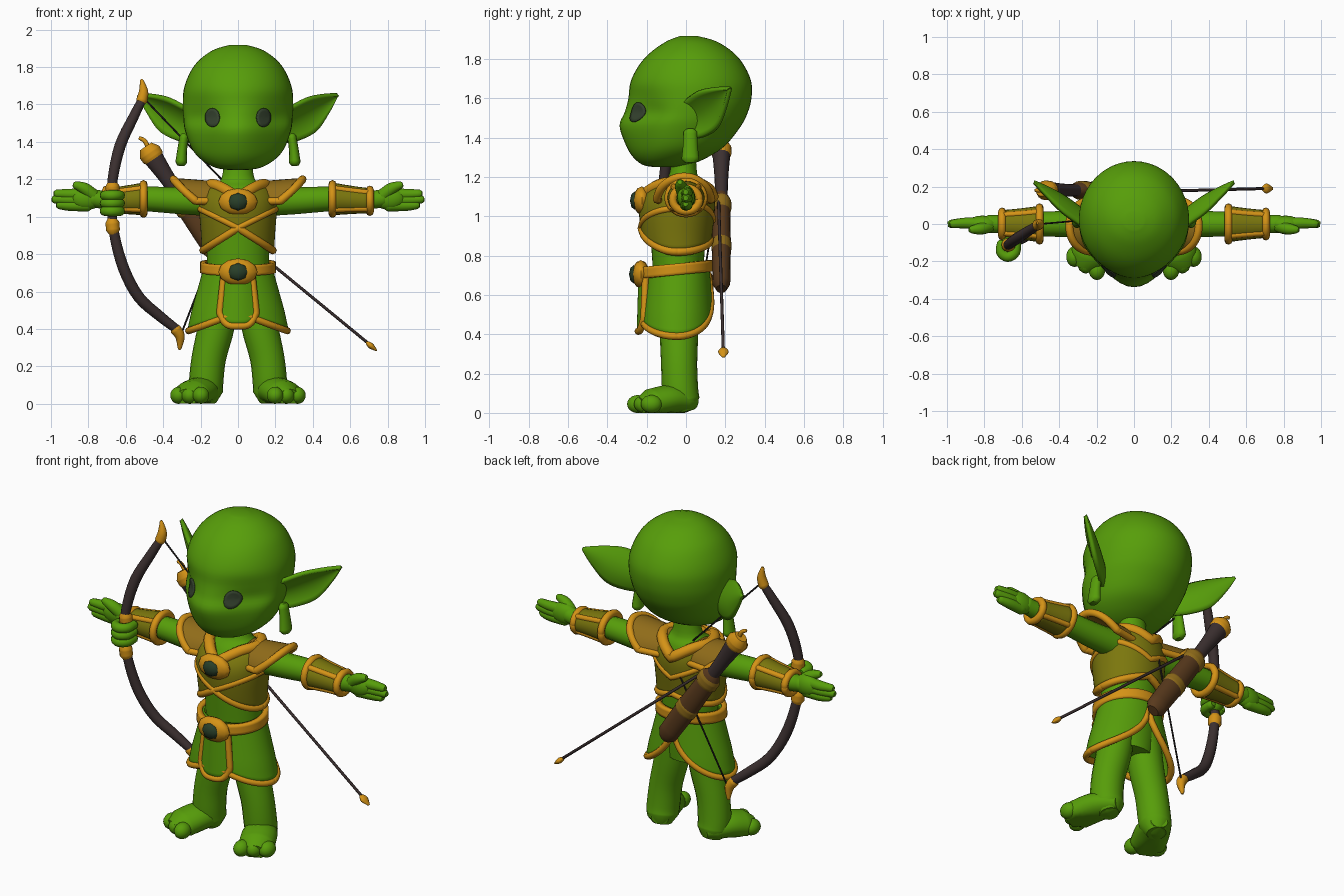
import bpy, bmesh, math
from mathutils import Vector
from math import sin, cos, pi, sqrt

if "Cube" in bpy.data.objects:
    bpy.data.objects.remove(bpy.data.objects["Cube"])


def material(name, rgb):
    m = bpy.data.materials.new(name)
    m.use_nodes = True
    m.diffuse_color = (*rgb, 1)
    m.node_tree.nodes["Principled BSDF"].inputs["Base Color"].default_value = (*rgb, 1)
    return m


SKIN = material("green skin", (0.095, 0.34, 0.003))
GOLD = material("gold trim", (0.66, 0.29, 0.008))
OLIVE = material("olive leather", (0.2, 0.185, 0.004))
TAN = material("tan leather", (0.28, 0.15, 0.01))
GEM = material("dark gem", (0.022, 0.05, 0.022))
EYE = material("dark eye", (0.035, 0.055, 0.028))
WOOD = material("dark wood", (0.045, 0.03, 0.03))
BROWN = material("brown leather", (0.1, 0.042, 0.012))
STRING = material("bowstring", (0.02, 0.017, 0.017))


def finish(name, bm, mat, thick=0):
    bmesh.ops.recalc_face_normals(bm, faces=bm.faces[:])
    me = bpy.data.meshes.new(name)
    bm.to_mesh(me)
    bm.free()
    me.materials.append(mat)
    me.shade_smooth()
    me.set_sharp_from_angle(angle=math.radians(50))
    ob = bpy.data.objects.new(name, me)
    bpy.context.collection.objects.link(ob)
    if thick:
        mod = ob.modifiers.new("thickness", 'SOLIDIFY')
        mod.thickness, mod.offset = thick, 0
    return ob


def skin_rings(name, rings, mat):
    """Bridge rings of points and cap both ends."""
    bm = bmesh.new()
    vs = [[bm.verts.new(p) for p in ring] for ring in rings]
    n = len(vs[0])
    for a, b in zip(vs, vs[1:]):
        for i in range(n):
            bm.faces.new((a[i], a[(i + 1) % n], b[(i + 1) % n], b[i]))
    bm.faces.new(vs[0])
    bm.faces.new(vs[-1])
    return finish(name, bm, mat)


def dense(rows, n=4):
    """Catmull-Rom refinement of rows of numbers."""
    out = []
    for i in range(len(rows) - 1):
        p0, p1, p2, p3 = (rows[max(0, min(len(rows) - 1, i + k))] for k in (-1, 0, 1, 2))
        for s in range(n):
            t = s / n
            out.append(tuple(b + t * (c - a) / 2 + t * t * (a - 2.5 * b + 2 * c - d / 2)
                             + t ** 3 * (1.5 * (b - c) + (d - a) / 2)
                             for a, b, c, d in zip(p0, p1, p2, p3)))
    return out + [tuple(rows[-1])]


def limb(name, pts, mat, flat=1.0, n=4, sides=12):
    """Round-ended tube through (x, y, z, radius) points."""
    pts = dense(pts, n) if n > 1 else pts
    P = [Vector(p[:3]) for p in pts]
    R = [max(p[3], 0.002) for p in pts]
    P = [P[0] + (P[0] - P[1]).normalized() * R[0] * 0.6] + P + [P[-1] + (P[-1] - P[-2]).normalized() * R[-1] * 0.6]
    R = [R[0] * 0.6] + R + [R[-1] * 0.6]
    T = [(P[min(i + 1, len(P) - 1)] - P[max(i - 1, 0)]).normalized() for i in range(len(P))]
    axis = min(range(3), key=lambda k: max(abs(t[k]) for t in T))
    ref = Vector([float(k == axis) for k in range(3)])
    rings = []
    for p, r, t in zip(P, R, T):
        a = t.cross(ref).normalized()
        b = a.cross(t) * flat
        ring = [p + (a * cos(w) + b * sin(w)) * r for w in (2 * pi * k / sides for k in range(sides))]
        rings.append([(q.x, q.y, max(q.z, 0)) for q in ring])
    return skin_rings(name, rings, mat)


def trim(name, f, r=0.018, steps=48):
    """Gold edging along a curve f(0..1)."""
    return limb(name, [(*f(i / steps), r) for i in range(steps + 1)], GOLD, n=1, sides=8)


def sheet(name, f, mat, nu=32, nv=10, thick=0.015):
    bm = bmesh.new()
    g = [[bm.verts.new(f(i / nu, j / nv)) for j in range(nv + 1)] for i in range(nu + 1)]
    for i in range(nu):
        for j in range(nv):
            bm.faces.new((g[i][j], g[i + 1][j], g[i + 1][j + 1], g[i][j + 1]))
    bmesh.ops.remove_doubles(bm, verts=bm.verts[:], dist=0.0001)
    return finish(name, bm, mat, thick)


def ball(name, loc, size, mat, u=20, v=12):
    bm = bmesh.new()
    bmesh.ops.create_uvsphere(bm, u_segments=u, v_segments=v, radius=1)
    for w in bm.verts:
        w.co = Vector([c * s + o for c, s, o in zip(w.co, size, loc)])
    return finish(name, bm, mat)


def on(rows, ang, z):
    """Point on a body of rows (z, half width, front y, back y, optional front pinch)."""
    for a, b in zip(rows, rows[1:]):
        if z <= b[0]:
            break
    t = max(0, min(1, (z - a[0]) / (b[0] - a[0])))
    _, rx, y0, y1, *pinch = (p + t * (q - p) for p, q in zip(a, b))
    y = (y0 + y1) / 2 + (y1 - y0) / 2 * sin(ang)
    if pinch and sin(ang) < 0:
        y += pinch[0] * sin(2 * ang) ** 2
    return rx * cos(ang), y, z


def body(name, rows, mat, sides=40):
    return skin_rings(name, [[on(rows, 2 * pi * k / sides, r[0]) for k in range(sides)] for r in rows], mat)


# Head and torso
head = dense([(1.25, .05, -.16, -.04, 0), (1.262, .12, -.22, .02, 0), (1.3, .19, -.268, .11, .01),
              (1.36, .245, -.305, .2, .025), (1.46, .283, -.338, .28, .045), (1.53, .292, -.312, .315, .052),
              (1.6, .295, -.293, .333, .025), (1.68, .29, -.283, .333, .005), (1.76, .262, -.245, .3, 0),
              (1.83, .215, -.185, .245, 0), (1.89, .135, -.1, .155, 0), (1.917, .05, -.03, .06, 0)])
body("head", head, SKIN, 48)
torso = dense([(.45, .13, -.13, .07), (.6, .16, -.16, .08), (.75, .165, -.17, .09), (.9, .17, -.18, .1),
               (1.05, .18, -.19, .11), (1.15, .15, -.14, .09), (1.2, .09, -.09, .06), (1.3, .075, -.07, .05)])
body("torso", torso, SKIN)

# Chest armour with edging
armor = dense([(.78, .185, -.19, .11), (.9, .19, -.22, .125), (1.05, .2, -.23, .14),
               (1.13, .185, -.19, .125), (1.2, .11, -.11, .08)])


def hem(a):
    return .82 + (.12 if sin(a) < 0 else .06) * (1 - abs(cos(a)))


def collar(a):
    return 1.17 - .07 * (1 - abs(cos(a))) ** 2


sheet("chest_armor", lambda u, v: on(armor, 2 * pi * u, hem(2 * pi * u) * (1 - v) + collar(2 * pi * u) * v), OLIVE, 56)
trim("armor_hem", lambda t: on(armor, 2 * pi * t, hem(2 * pi * t)), .021, 64)
trim("armor_collar", lambda t: on(armor, 2 * pi * t, collar(2 * pi * t)), .032, 64)
trim("front_cross_band", lambda t: on(armor, pi + pi * t, .94 + .1 * abs(cos(pi * t))))
trim("back_cross_band", lambda t: on(armor, pi * t, .98 + .1 * abs(cos(pi * t))))

# Skirt, belt and front tabard
skirt = [(.34, .275, -.235, .145), (.5, .24, -.222, .135), (.75, .17, -.19, .11), (.8, .17, -.19, .11)]


def skirt_hem(a):
    return (.49 - .1 * abs(cos(a))) if sin(a) < 0 else (.7 - .31 * sqrt(abs(cos(a))))


sheet("skirt", lambda u, v: on(skirt, 2 * pi * u, skirt_hem(2 * pi * u) * (1 - v) + .74 * v), SKIN, 56)
trim("skirt_hem_trim", lambda t: on(skirt, 2 * pi * t, skirt_hem(2 * pi * t)), .019, 64)
belt = [(.6, .19, -.225, .12), (.85, .185, -.215, .12)]
sheet("belt", lambda u, v: on(belt, 2 * pi * u, .73 + .018 * sin(2 * pi * u) + .058 * (v - .5)), GOLD, 48, 4, .03)


def tabard(u, v):
    s = 2 * u - 1
    return s * (.075 + .022 * v), -.235 - .008 * v + .03 * s * s, .69 - v * (.275 - .07 * s ** 4)


def tabard_edge(t):
    return tabard(0, 3 * t) if t < 1 / 3 else tabard(3 * t - 1, 1) if t < 2 / 3 else tabard(1, 3 - 3 * t)


sheet("front_tabard", tabard, SKIN, 16, 8)
trim("tabard_trim", tabard_edge, .019)

# Gems in gold settings
for label, y, z in (("chest", -.225, 1.08), ("belt", -.23, .705)):
    ball(label + "_gem_setting", (0, y, z), (.105, .045, .072), GOLD, 12, 6)
    ball(label + "_gem", (0, y - .035, z), (.054, .025, .047), GEM, 8, 4)

for s, side in ((1, "left_"), (-1, "right_")):
    def flip(pts):
        return [(p[0] * s, *p[1:]) for p in pts]

    def mir(f):
        return lambda *a: (f(*a)[0] * s, *f(*a)[1:])

    # Eye following the face
    def eye(u, v):
        x, z = .137 + .038 * v * cos(2 * pi * u), 1.53 + .05 * v * sin(2 * pi * u)
        w = on(head, 0, z)[0]
        p = on(head, -math.acos(x / w), z)
        return p[0], p[1] - .004, z
    sheet(side + "eye", mir(eye), EYE, 20, 3, .008)

    # Cupped pointed ear and hanging lobe
    spine = dense([(.23, -.02, 1.475, .08), (.31, .045, 1.5, .09), (.4, .11, 1.545, .088),
                   (.48, .175, 1.605, .045), (.535, .222, 1.65, .002)], 5)

    def ear(u, v):
        x, y, z, w = spine[round(u * (len(spine) - 1))]
        k = 2 * v - 1
        cup = .45 * w * (1 - k * k)
        return x + .22 * w * k - cup * .65, y + .55 * w * k + cup * .65, z - w * k + cup * .2
    sheet(side + "ear", mir(ear), SKIN, len(spine) - 1, 10, .022)
    limb(side + "ear_lobe", flip([(.288, .022, 1.43, .024), (.298, .022, 1.36, .026), (.304, .022, 1.29, .031)]),
         SKIN, 1.45)

    # Shoulder pad wrapped over the arm
    def pad(u, v):
        k = 2 * v - 1
        r = .105 + .02 * u
        return .09 + u * (.255 - .12 * k * k), r * 1.1 * sin(1.5 * k) - .01, 1.075 + r * cos(1.5 * k)
    sheet(side + "shoulder_pad", mir(pad), TAN, 12, 16)
    trim(side + "shoulder_pad_rim", mir(lambda t: pad(1, t)), .022)
    for v in (0, 1):
        trim(side + "shoulder_pad_edge", mir(lambda t: pad(t, v)), .02, 12)

    # Arm, bracer and hand
    limb(side + "arm", flip([(.1, 0, 1.08, .08), (.3, 0, 1.085, .072), (.5, 0, 1.095, .065),
                             (.7, 0, 1.09, .05), (.78, 0, 1.1, .048)]), SKIN)

    def cuff(u, v):
        r = .06 + .02 * (1 - v) ** 1.3
        return .505 + .2 * v, 1.12 * r * cos(2 * pi * u), 1.095 + r * sin(2 * pi * u) - .01 * v
    sheet(side + "bracer", mir(cuff), OLIVE, 24, 6)
    for v in (0, 1):
        trim(side + "bracer_ring", mir(lambda t: cuff(t, v)), .021, 24)
    for k in range(4):
        trim(side + "bracer_strip", mir(lambda t: cuff(k / 4 + .125, t)), .017, 6)
    ball(side + "palm", (s * .81, 0, 1.098), (.085, .045, .062), SKIN)
    for z, tip in ((1.06, .958), (1.09, .982), (1.12, .972)):
        limb(side + "finger", flip([(.8, 0, z, .032), (.9, .005, z, .029), (tip, 0, z + .003, .022)]), SKIN)
    limb(side + "thumb", flip([(.77, -.01, 1.11, .035), (.82, -.025, 1.15, .032), (.87, -.03, 1.17, .02)]), SKIN)

    # Leg, foot and toes
    limb(side + "leg", flip([(.08, -.03, .64, .1), (.115, -.035, .42, .098), (.155, -.035, .25, .092),
                             (.17, -.03, .12, .092), (.17, -.02, .06, .09)]), SKIN, sides=20)
    limb(side + "foot", flip([(.165, 0, .06, .08), (.205, -.085, .068, .098), (.248, -.178, .048, .1)]),
         SKIN, .75, sides=20)
    for k in (-1, 0, 1):
        ball(side + "toe", (s * (.258 + .06 * k), -.21 + .035 * k, .045), (.045, .055, .046), SKIN, 14, 10)

# Bow with gold tips and grip rings
limb("bow", [(-.505, 0, 1.64, .022), (-.56, -.035, 1.53, .027), (-.63, -.08, 1.38, .03), (-.67, -.11, 1.2, .027),
             (-.675, -.115, 1.06, .024), (-.66, -.105, .9, .027), (-.61, -.08, .72, .03), (-.53, -.04, .57, .03),
             (-.42, 0, .47, .028), (-.33, .02, .4, .024)], WOOD)
limb("bow_top_tip", [(-.515, -.005, 1.62, .03), (-.505, 0, 1.67, .025), (-.515, .005, 1.73, .009)], GOLD)
limb("bow_bottom_tip", [(-.335, .02, .4, .03), (-.31, .03, .36, .026), (-.312, .04, .295, .01)], GOLD)
for z in (.95, 1.145):
    limb("bow_grip_ring", [(-.668, -.11, z - .022, .037), (-.672, -.112, z + .02, .037)], GOLD)

# Fist around the bow grip
for k in range(3):
    z = 1.03 + .042 * k
    limb("fist_finger", [(-.63, -.09, z, .024), (-.635, -.15, z, .027), (-.675, -.175, z, .028),
                         (-.712, -.15, z, .026), (-.71, -.1, z, .022)], SKIN)
ball("fist_palm", (-.67, -.115, 1.07), (.05, .06, .068), SKIN)

# Drawn string, and arrow slung behind the back
limb("bowstring_upper", [(-.5, .0, 1.63, .005), (-.05, .04, 1.16, .005)], STRING, n=1, sides=6)
limb("bowstring_lower", [(-.305, .04, .37, .005), (-.06, .14, 1.0, .005)], STRING, n=1, sides=6)
limb("arrow_shaft", [(-.25, .165, 1.1, .008), (.71, .19, .312, .008)], WOOD, n=1, sides=8)
limb("arrow_head", [(.69, .19, .327, .009), (.71, .19, .31, .016), (.74, .19, .285, .005)], GOLD, 1.7)


# Quiver slung across the back
def along(t, r):
    return -.005 - .468 * t, .18, .66 + .685 * t, r


limb("quiver_body", [along(0, .06), along(.3, .064), along(.62, .058)], BROWN, .75, sides=16)
limb("quiver_neck", [along(.6, .036), along(.8, .042), along(.97, .055)], WOOD, .85, sides=16)
limb("quiver_rim", [along(.96, .06), along(1, .062)], GOLD, .85, sides=16)
for t in (.25, .55):
    limb("quiver_band", [along(t, .068), along(t + .05, .068)], TAN, .75, sides=16)
limb("quiver_arrow_end", [along(.98, .012), (-.495, .18, 1.4, .012), (-.525, .18, 1.42, .01)], GOLD)
